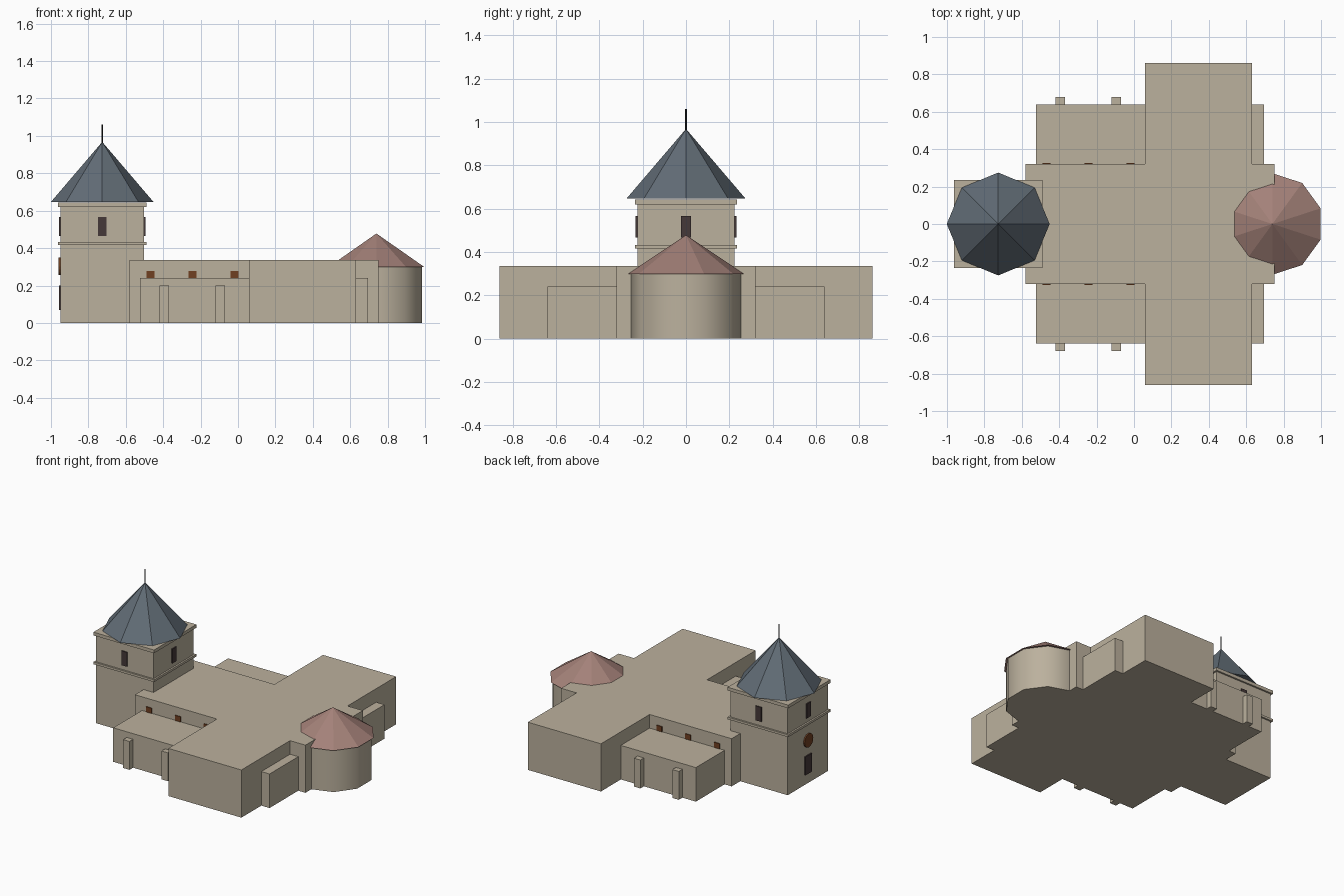
import bpy
import math

cube = bpy.data.objects.get("Cube")
if cube:
    bpy.data.objects.remove(cube, do_unlink=True)


def material(name, r, g, b):
    m = bpy.data.materials.new(name)
    m.use_nodes = True
    m.diffuse_color = (r, g, b, 1)
    bsdf = next(n for n in m.node_tree.nodes if n.type == "BSDF_PRINCIPLED")
    bsdf.inputs["Base Color"].default_value = (r, g, b, 1)
    bsdf.inputs["Roughness"].default_value = 0.9
    return m


STONE = material("pale stone", 0.50, 0.44, 0.34)
SLATE = material("blue slate", 0.12, 0.15, 0.18)
TILE = material("pink tile", 0.37, 0.22, 0.19)
DARK = material("dark opening", 0.06, 0.04, 0.04)
WOOD = material("brown window", 0.16, 0.05, 0.015)
IRON = material("black iron", 0.02, 0.02, 0.02)


def finish(name, mat):
    ob = bpy.context.object
    ob.name = name
    ob.data.name = name
    ob.data.materials.clear()
    ob.data.materials.append(mat)
    return ob


def box(name, x, y, z, mat=STONE):
    """Box from (low, high) pairs along each axis."""
    pairs = (x, y, z)
    bpy.ops.mesh.primitive_cube_add(size=1, location=[(a + b) / 2 for a, b in pairs])
    ob = finish(name, mat)
    ob.scale = [b - a for a, b in pairs]
    bpy.ops.object.transform_apply(location=False, rotation=False, scale=True)
    return ob


def cone(name, sides, r1, r2, x, z, mat):
    bpy.ops.mesh.primitive_cone_add(vertices=sides, radius1=r1, radius2=r2,
                                    depth=z[1] - z[0], location=(x, 0, sum(z) / 2))
    return finish(name, mat)


# Main body: nave with a wide transept
box("nave", (-0.58, 0.75), (-0.32, 0.32), (0, 0.336))
box("transept", (0.06, 0.63), (-0.862, 0.862), (0, 0.336))

# Aisles, east chapels, buttresses and clerestory windows on both sides
for side, s in (("right", -1), ("left", 1)):
    def span(a, b):
        return tuple(sorted((s * a, s * b)))
    box(side + "_aisle", (-0.525, 0.06), span(0.3, 0.64), (0, 0.24))
    box(side + "_chapel", (0.63, 0.694), span(0.3, 0.64), (0, 0.24))
    for i, x in enumerate((-0.395, -0.095)):
        box(f"{side}_buttress_{i + 1}", (x - 0.025, x + 0.025), span(0.63, 0.68), (0, 0.2))
    for i in range(3):
        x = -0.468 + 0.225 * i
        box(f"{side}_clerestory_window_{i + 1}", (x - 0.021, x + 0.021),
            span(0.318, 0.326), (0.241, 0.278), WOOD)

# Apse with its faceted roof
cone("apse", 10, 0.257, 0.257, 0.74, (0, 0.3), STONE)
bpy.ops.object.shade_smooth_by_angle(angle=math.radians(50))
cone("apse_roof", 10, 0.271, 0, 0.74, (0.298, 0.478), TILE)

# Tower shaft and mouldings
TX = -0.726
HALF = 0.224


def tower_block(name, half, z):
    box(name, (TX - half, TX + half), (-half, half), z)


tower_block("tower", HALF, (0, 0.63))
tower_block("tower_string_course", 0.236, (0.417, 0.433))
tower_block("tower_cornice", 0.236, (0.62, 0.643))
cone("tower_roof", 8, 0.275, 0, TX, (0.646, 0.968), SLATE)
cone("spire_rod", 8, 0.004, 0.004, TX, (0.95, 1.06), IRON)

# Belfry windows on the four faces
for name, angle in (("east", 0), ("north", 90), ("west", 180), ("south", 270)):
    a = math.radians(angle)
    ob = box(f"{name}_belfry_window", (-0.005, 0.005), (-0.022, 0.022), (0.466, 0.567), DARK)
    ob.rotation_euler.z = a
    ob.location.x = TX + math.cos(a) * (HALF + 0.003)
    ob.location.y = math.sin(a) * (HALF + 0.003)

# West door and round window
WEST = TX - HALF
box("west_door", (WEST - 0.008, WEST + 0.001), (-0.035, 0.035), (0.07, 0.2), DARK)
bpy.ops.mesh.primitive_cylinder_add(vertices=16, radius=0.048, depth=0.0095,
                                    location=(WEST - 0.0045, 0, 0.303),
                                    rotation=(0, math.pi / 2, 0))
finish("west_round_window", WOOD)
